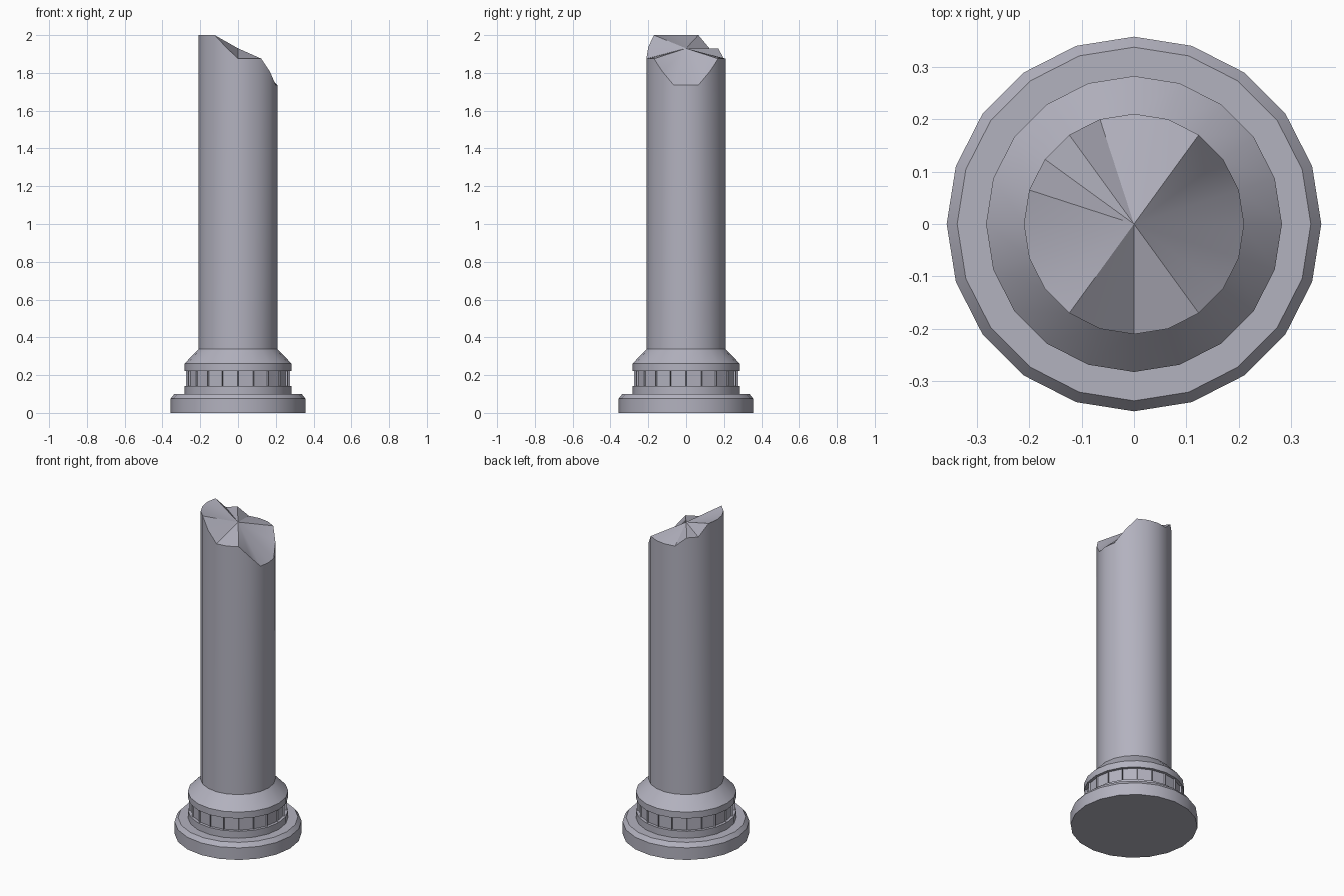
import bpy, bmesh, math

if "Cube" in bpy.data.objects:
    bpy.data.objects.remove(bpy.data.objects["Cube"])

SIDES = 20

def ring(bm, r, heights):
    if not isinstance(heights, list):
        heights = [heights] * SIDES
    return [bm.verts.new((r * math.cos(math.tau * i / SIDES),
                          r * math.sin(math.tau * i / SIDES), z))
            for i, z in enumerate(heights)]

def bridge(bm, a, b):
    return [bm.faces.new((a[i], a[(i + 1) % SIDES], b[(i + 1) % SIDES], b[i]))
            for i in range(SIDES)]

# jagged broken rim: height at every 18 degrees, starting at +x
rim = ([1.735, 1.735, 1.805] + [1.875] * 4 + [1.93] * 2 + [2.0] * 5
       + [1.9375] + [1.875] * 3 + [1.805, 1.735])

# lathe profile from plinth to the foot of the shaft, then the broken rim
profile = [(0.357, 0), (0.357, 0.075), (0.337, 0.10), (0.282, 0.10),
           (0.282, 0.143), (0.275, 0.143), (0.275, 0.222), (0.282, 0.222),
           (0.282, 0.262), (0.21, 0.337), (0.21, rim)]

bm = bmesh.new()
rings = [ring(bm, r, z) for r, z in profile]
bands = [bridge(bm, a, b) for a, b in zip(rings, rings[1:])]

# underside
bm.faces.new(rings[0][::-1])

# fractured top, fanned from the centre
centre = bm.verts.new((0, 0, 1.93))
top = rings[-1]
for i in range(SIDES):
    bm.faces.new((top[i], top[(i + 1) % SIDES], centre))

# recessed panels around the collar
panels = bands[5]
bmesh.ops.inset_individual(bm, faces=panels, thickness=0.007, depth=0)
for f in bmesh.ops.extrude_discrete_faces(bm, faces=panels)["faces"]:
    f.normal_update()
    n = f.normal.copy()
    bmesh.ops.translate(bm, verts=f.verts, vec=-n * 0.01)

bmesh.ops.recalc_face_normals(bm, faces=bm.faces)
mesh = bpy.data.meshes.new("broken_column")
bm.to_mesh(mesh)
bm.free()
column = bpy.data.objects.new("broken_column", mesh)
bpy.context.collection.objects.link(column)
bpy.context.view_layer.objects.active = column
column.select_set(True)
bpy.ops.object.shade_smooth_by_angle(angle=math.radians(25))

# keep the big broken facet on the +x side smooth
for e in mesh.edges:
    a, b = sorted((mesh.vertices[v].co for v in e.vertices), key=lambda c: c.xy.length)
    if a.xy.length < 0.001 and b.x > 0.14 and b.z < 1.85:
        e.use_edge_sharp = False

# blue-grey stone
stone = bpy.data.materials.new("stone")
stone.diffuse_color = (0.45, 0.445, 0.52, 1)
stone.use_nodes = True
stone.node_tree.nodes["Principled BSDF"].inputs["Base Color"].default_value = stone.diffuse_color
mesh.materials.append(stone)
